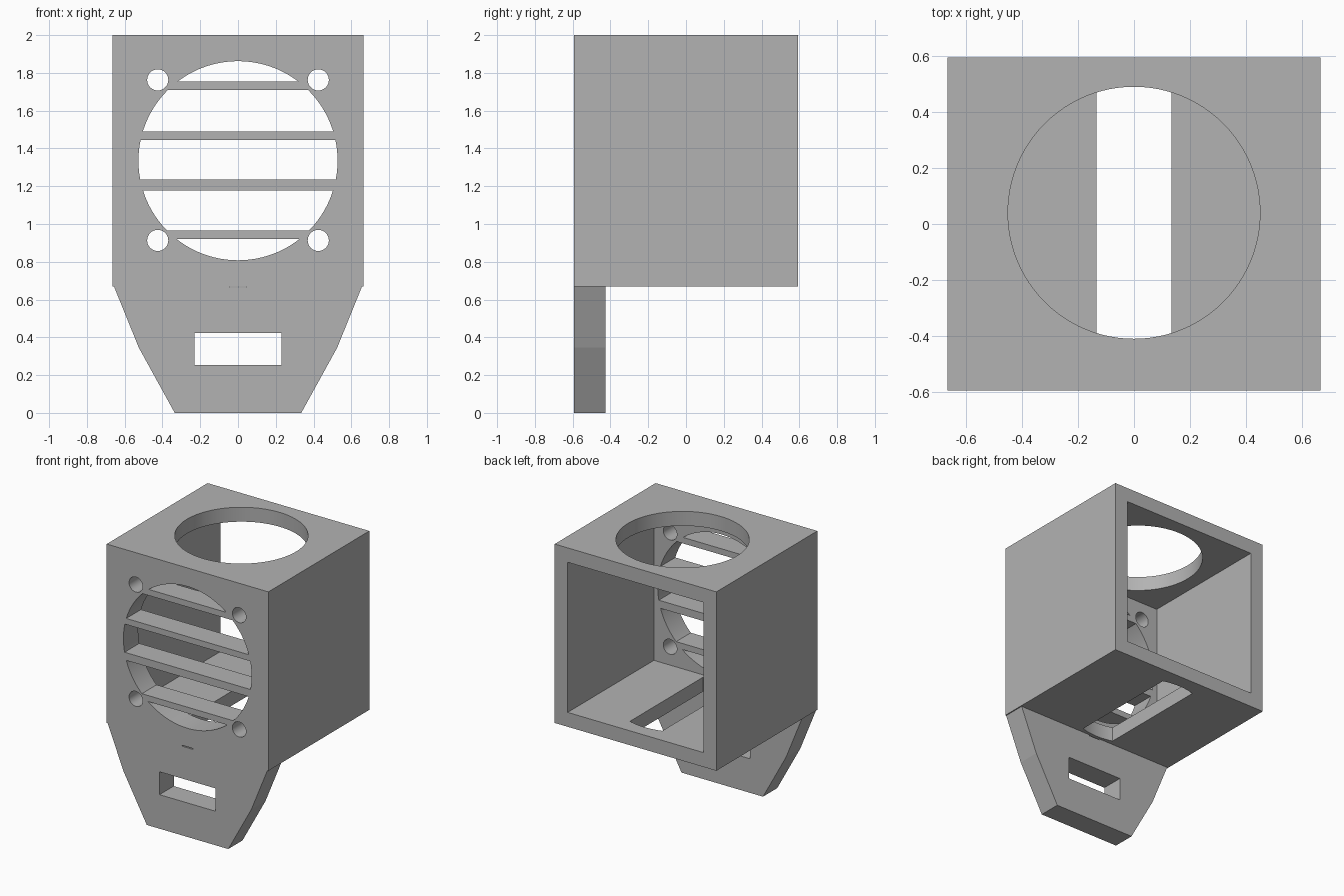
import bpy, bmesh, math

cube = bpy.data.objects.get("Cube")
if cube:
    bpy.data.objects.remove(cube, do_unlink=True)

grey = bpy.data.materials.new("matte grey")
grey.use_nodes = True
colour = (0.45, 0.45, 0.45, 1)
grey.diffuse_color = colour
grey.node_tree.nodes["Principled BSDF"].inputs["Base Color"].default_value = colour

HALF_X, HALF_Y = 0.665, 0.593
FLOOR, TOP = 0.67, 2.0
WALL = 0.107
FRONT_INNER = -0.42
GRILLE_Z = 1.335


def prism(name, outline, axis, lo, hi):
    """Extrude a 2D outline along y (outline is x, z) or along z (outline is x, y)."""
    def place(p, d):
        return (p[0], d, p[1]) if axis == "y" else (p[0], p[1], d)
    bm = bmesh.new()
    a = [bm.verts.new(place(p, lo)) for p in outline]
    b = [bm.verts.new(place(p, hi)) for p in outline]
    bm.faces.new(a)
    bm.faces.new(b[::-1])
    n = len(a)
    for i in range(n):
        j = (i + 1) % n
        bm.faces.new((a[j], a[i], b[i], b[j]))
    bmesh.ops.recalc_face_normals(bm, faces=bm.faces)
    mesh = bpy.data.meshes.new(name)
    bm.to_mesh(mesh)
    bm.free()
    mesh.materials.append(grey)
    obj = bpy.data.objects.new(name, mesh)
    bpy.context.scene.collection.objects.link(obj)
    return obj


def rect(x0, x1, y0, y1):
    return [(x0, y0), (x1, y0), (x1, y1), (x0, y1)]


def circle(x, y, r, n):
    return [(x + r * math.cos(math.tau * i / n), y + r * math.sin(math.tau * i / n))
            for i in range(n)]


def disc_band(r, lo, hi, n=32):
    """Part of a disc between two parallel chords."""
    a0 = math.asin(max(lo / r, -0.9999))
    a1 = math.asin(min(hi / r, 0.9999))
    arc = [a0 + (a1 - a0) * i / n for i in range(n + 1)]
    right = [(r * math.cos(a), r * math.sin(a)) for a in arc]
    return right + [(-x, y) for x, y in reversed(right)]


def carve(target, cutters):
    """Subtract each cutter, then delete it."""
    bpy.context.view_layer.objects.active = target
    for c in cutters:
        c.hide_render = True
        mod = target.modifiers.new("cut", "BOOLEAN")
        mod.operation = "DIFFERENCE"
        mod.solver = "EXACT"
        mod.object = c
        bpy.ops.object.modifier_apply(modifier=mod.name)
        bpy.data.objects.remove(c, do_unlink=True)


def smooth(obj):
    bpy.ops.object.select_all(action="DESELECT")
    obj.select_set(True)
    bpy.context.view_layer.objects.active = obj
    bpy.ops.object.shade_smooth_by_angle(angle=math.radians(25))


# Housing: open-backed box
housing = prism("housing", rect(-HALF_X, HALF_X, FLOOR, TOP), "y", -HALF_Y, HALF_Y)
inner_x = HALF_X - WALL
cutters = [prism("cavity", rect(-inner_x, inner_x, FLOOR + WALL, TOP - WALL),
                 "y", FRONT_INNER, 1)]

# Front grille: disc openings separated by four horizontal bars
bars = [(0.92, 0.965), (1.178, 1.235), (1.445, 1.49), (1.71, 1.755)]
R = 0.527
edges = [GRILLE_Z - R] + [z for bar in bars for z in bar] + [GRILLE_Z + R]
for lo, hi in zip(edges[::2], edges[1::2]):
    band = disc_band(R, lo - GRILLE_Z, hi - GRILLE_Z)
    cutters.append(prism("gap", [(x, z + GRILLE_Z) for x, z in band], "y", -0.8, -0.3))

# Four screw holes around the grille
for x in (-0.425, 0.425):
    for dz in (-0.425, 0.425):
        cutters.append(prism("screw_hole", circle(x, GRILLE_Z + 0.003 + dz, 0.056, 32),
                             "y", -0.8, -0.3))

# Round opening in the roof and round-ended slot in the floor
VENT_Y, VENT_R = 0.04, 0.449
cutters.append(prism("roof_opening", circle(0, VENT_Y, VENT_R, 96), "z", 1.8, 2.2))
slot = [(v, u + VENT_Y) for u, v in disc_band(VENT_R, -0.133, 0.133)]
cutters.append(prism("floor_slot", slot, "z", 0.5, 0.85))
carve(housing, cutters)
smooth(housing)

# Mounting tab: tapered plate below the front wall
side = [(0.335, 0), (0.525, 0.345), (0.657, FLOOR)]
outline = side + [(-x, z) for x, z in reversed(side)]
tab = prism("mounting_tab", outline, "y", -HALF_Y, -0.426)
carve(tab, [
    prism("tab_slot", rect(-0.23, 0.23, 0.253, 0.423), "y", -0.8, -0.3),
    prism("tab_notch", rect(-0.045, 0.045, 0.663, 0.7), "y", -0.8, -0.3),
])
